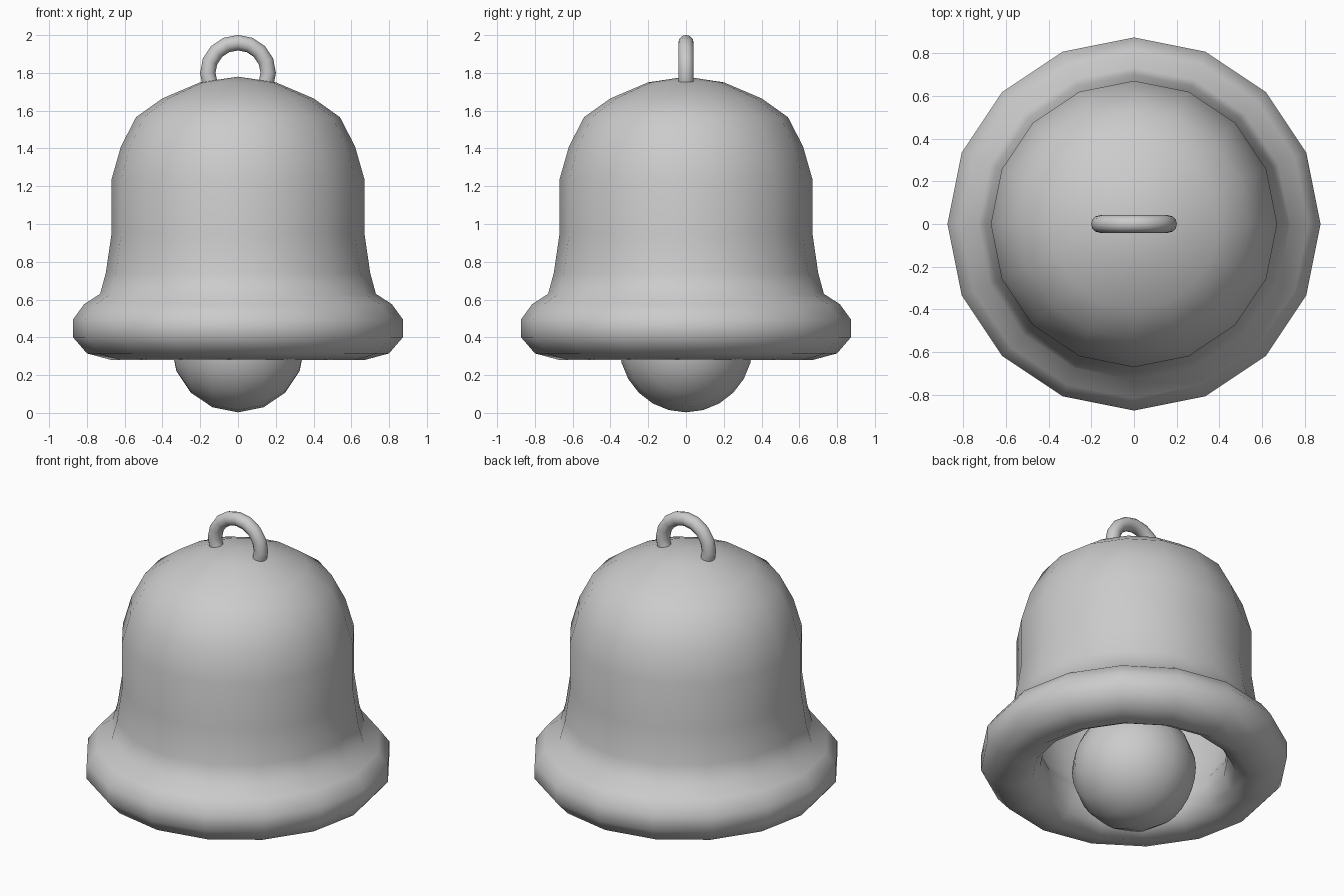
import bpy, bmesh, math

if "Cube" in bpy.data.objects:
    bpy.data.objects.remove(bpy.data.objects["Cube"])


def lathe(name, profile, sides):
    """Revolve an (r, z) profile around the z axis."""
    bm = bmesh.new()
    verts = [bm.verts.new((r, 0, z)) for r, z in profile]
    edges = [bm.edges.new(p) for p in zip(verts, verts[1:])]
    bmesh.ops.spin(bm, geom=verts + edges, cent=(0, 0, 0), axis=(0, 0, 1),
                   angle=2 * math.pi, steps=sides)
    bmesh.ops.remove_doubles(bm, verts=bm.verts, dist=1e-4)
    bmesh.ops.recalc_face_normals(bm, faces=bm.faces)
    mesh = bpy.data.meshes.new(name)
    bm.to_mesh(mesh)
    bm.free()
    mesh.shade_smooth()
    obj = bpy.data.objects.new(name, mesh)
    bpy.context.collection.objects.link(obj)
    return obj


def finish(name):
    obj = bpy.context.object
    obj.name = name
    obj.data.shade_smooth()
    return obj


# Bell shell: outer dome and wall, rounded rim, then the inner wall
outer = [(0, 1.78), (0.2, 1.75), (0.4, 1.665), (0.54, 1.565), (0.62, 1.41),
         (0.67, 1.235), (0.67, 0.945), (0.70, 0.74), (0.73, 0.63)]
rim = [(0.815, 0.575), (0.873, 0.495), (0.873, 0.40), (0.80, 0.315),
       (0.67, 0.28), (0.58, 0.33), (0.535, 0.41), (0.54, 0.50), (0.59, 0.59)]
inner = [(0.61, 0.74), (0.61, 0.945), (0.61, 1.22), (0.56, 1.38),
         (0.49, 1.52), (0.36, 1.61), (0.18, 1.69), (0, 1.72)]
lathe("bell_shell", outer + rim + inner, 16)

# Clapper ball, poles along x
bpy.ops.mesh.primitive_uv_sphere_add(segments=24, ring_count=8, radius=0.353,
                                     location=(0, 0, 0.356),
                                     rotation=(0, math.pi / 2, 0))
finish("clapper")

# Hanging loop, upright in the xz plane and sunk into the dome
bpy.ops.mesh.primitive_torus_add(major_segments=16, minor_segments=12,
                                 major_radius=0.16, minor_radius=0.041,
                                 location=(0, 0, 1.80),
                                 rotation=(math.pi / 2, 0, 0))
finish("hanging_loop")
